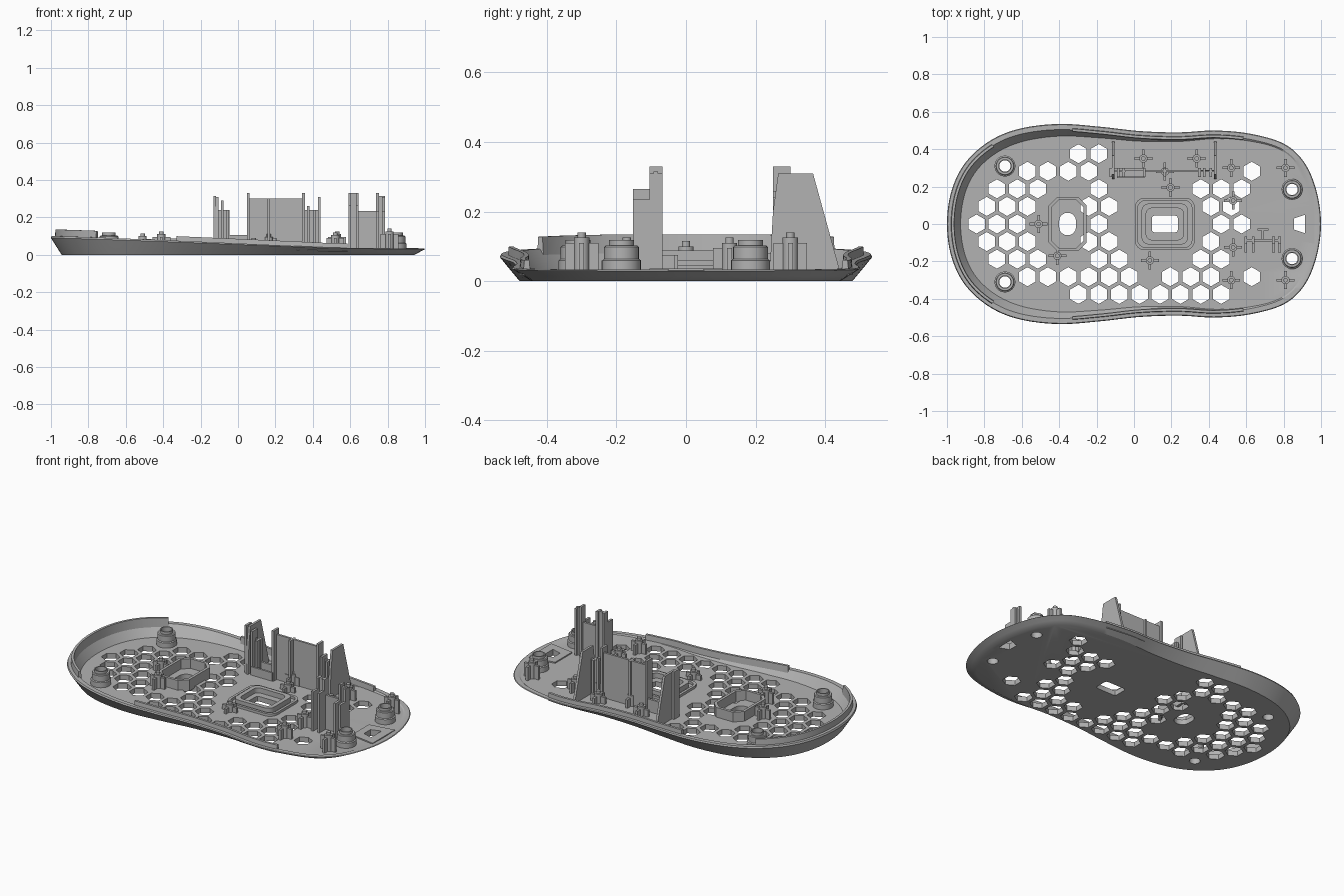
import bpy, bmesh, math
from mathutils import Vector

cube = bpy.data.objects.get("Cube")
if cube:
    bpy.data.objects.remove(cube, do_unlink=True)

grey = bpy.data.materials.new("plastic grey")
grey.use_nodes = True
grey.diffuse_color = (0.45, 0.45, 0.45, 1)
grey.node_tree.nodes["Principled BSDF"].inputs["Base Color"].default_value = (0.45, 0.45, 0.45, 1)

FLOOR = 0.03


def finish(name, bm, smooth=False):
    bmesh.ops.recalc_face_normals(bm, faces=bm.faces)
    mesh = bpy.data.meshes.new(name)
    bm.to_mesh(mesh)
    bm.free()
    mesh.materials.append(grey)
    ob = bpy.data.objects.new(name, mesh)
    bpy.context.collection.objects.link(ob)
    if smooth:
        shade(ob)
    return ob


def shade(ob):
    bpy.ops.object.select_all(action='DESELECT')
    ob.select_set(True)
    bpy.context.view_layer.objects.active = ob
    bpy.ops.object.shade_smooth_by_angle(angle=math.radians(30))


def loft(bm, loops, wrap=False, caps=False, closed=True):
    """Skin quads between successive loops of 3D points."""
    rows = [[bm.verts.new(p) for p in loop] for loop in loops]
    n = len(rows[0])
    pairs = list(zip(rows, rows[1:])) + ([(rows[-1], rows[0])] if wrap else [])
    for a, b in pairs:
        for i in range(n if closed else n - 1):
            j = (i + 1) % n
            bm.faces.new((a[i], a[j], b[j], b[i]))
    if caps:
        bm.faces.new(rows[0])
        bm.faces.new(rows[-1])
    if not closed:
        bm.faces.new([r[0] for r in rows])
        bm.faces.new([r[-1] for r in rows])


def at(pts, z):
    return [(p[0], p[1], z) for p in pts]


def prism(bm, pts, z0, z1):
    loft(bm, [at(pts, z0), at(pts, z1)], caps=True)


def box(bm, x0, x1, y0, y1, z1, z0=0.02):
    prism(bm, [(x0, y0), (x1, y0), (x1, y1), (x0, y1)], z0, z1)


def circle(cx, cy, r, n=24, turn=0.0):
    return [(cx + r * math.cos(turn + math.tau * i / n),
             cy + r * math.sin(turn + math.tau * i / n)) for i in range(n)]


def rounded(cx, cy, hx, hy, r, seg):
    pts = []
    for q, (sx, sy) in enumerate([(1, 1), (-1, 1), (-1, -1), (1, -1)]):
        for k in range(seg + 1):
            a = math.pi / 2 * (q + k / seg)
            pts.append((cx + sx * (hx - r) + r * math.cos(a),
                        cy + sy * (hy - r) + r * math.sin(a)))
    return pts


def ring(bm, outer, inner, z0, z1):
    loft(bm, [at(outer, z0), at(outer, z1), at(inner, z1), at(inner, z0)], wrap=True)


# Body outline: half profile, mirrored and smoothed
half = [(-1, 0), (-.975, .18), (-.9, .33), (-.77, .445), (-.61, .51), (-.4, .535),
        (-.18, .52), (.03, .497), (.24, .49), (.43, .5), (.62, .483), (.8, .43),
        (.91, .33), (.975, .18), (1, 0)]
ctrl = [Vector(p) for p in half] + [Vector((x, -y)) for x, y in half[-2:0:-1]]
outline = []
for i in range(len(ctrl)):
    a, b, c, d = (ctrl[(i + k) % len(ctrl)] for k in (-1, 0, 1, 2))
    for k in range(6):
        t = k / 6
        outline.append(b + (c - a) * t / 2 + (a * 2 - b * 5 + c * 4 - d) * t * t / 2
                       + (b * 3 - a - c * 3 + d) * t ** 3 / 2)


def rim_height(x):
    t = min(1, max(0, (x + 1) / 1.5))
    return 0.1 - 0.062 * t ** 1.15 - 0.005 * max(0, x - 0.5) / 0.5


def offset(d, z, pick=None):
    """Outline moved inward by d(x), lifted to z(x)."""
    pts, n = [], len(outline)
    for i, p in enumerate(outline):
        if pick and not pick(p):
            continue
        t = (outline[(i + 1) % n] - outline[i - 1]).normalized()
        q = p + Vector((t.y, -t.x)) * d(p.x)
        pts.append((q.x, q.y, z(p.x)))
    return pts


# Tray shell
bm = bmesh.new()
loft(bm, [offset(lambda x: .057, lambda x: 0),
          offset(lambda x: .03, lambda x: rim_height(x) * .42),
          offset(lambda x: 0, lambda x: rim_height(x) * .9),
          offset(lambda x: .004, rim_height),
          offset(lambda x: .03, rim_height),
          offset(lambda x: .055 - .018 * min(1, max(-1, x * 1.4)), lambda x: FLOOR)], caps=True)
shell = finish("tray_shell", bm)

# Front ramp plate
bm = bmesh.new()
prism(bm, [(.81, -.08), (.965, -.105), (.965, .105), (.81, .08)], .02, .037)
plate = finish("front_plate", bm)

# Openings: hexagon vents by row and slot, screw holes, windows
bosses = [(x, s * y) for x, y in ((-.69, .31), (.845, .185)) for s in (1, -1)]
vents = {4: (5, 6), 3: (2, 3, 4, 5, 13), 2: (1, 2, 3, 6, 11, 12, 13),
         1: (0, 1, 2, 5, 6, 11, 12), 0: (0, 1, 2, 6, 12, 13), -1: (0, 1, 2, 5, 6, 11),
         -2: (1, 2, 3, 6, 7, 11, 12), -3: (2, 3, 4, 5, 6, 7, 9, 10, 11, 13),
         -4: range(5, 13)}
bm = bmesh.new()
for row, slots in vents.items():
    for k in slots:
        prism(bm, circle(-.842 + .109 * (k + .5 * (row % 2)), row * .094, .051, 6, math.pi / 6), -.1, .2)
for x, y in bosses:
    prism(bm, circle(x, y, .03), -.1, .2)
prism(bm, rounded(-.355, 0, .045, .06, .044, 5), -.1, .2)
prism(bm, rounded(.165, 0, .07, .045, .015, 2), -.1, .2)
prism(bm, [(.855, -.03), (.915, -.05), (.915, .05), (.855, .03)], -.1, .2)
cutter = finish("hole_cutter", bm)
cutter.hide_render = True
for ob in (shell, plate):
    mod = ob.modifiers.new("holes", 'BOOLEAN')
    mod.operation, mod.solver, mod.object = 'DIFFERENCE', 'EXACT', cutter
    bpy.context.view_layer.objects.active = ob
    bpy.ops.object.modifier_apply(modifier="holes")
    shade(ob)
bpy.data.objects.remove(cutter, do_unlink=True)

# Raised lips along the rim
lips = {"rear_lip": (lambda p: p.x < -.75, .035),
        "left_lip": (lambda p: -.36 < p.x < .62 and p.y > 0, .024),
        "right_lip": (lambda p: -.36 < p.x < .62 and p.y < 0, .024)}
for name, (pick, rise) in lips.items():
    bm = bmesh.new()
    section = [(.02, -.02), (.024, rise), (.038, rise), (.042, -.02)]
    rows = [offset(lambda x, d=d: d, lambda x, r=r: rim_height(x) + r, pick) for d, r in section]
    if name == "rear_lip":      # start the run where the outline wraps round
        cut = next(i for i, p in enumerate(rows[0]) if p[1] < -.2)
        rows = [r[cut:] + r[:cut] for r in rows]
    loft(bm, rows, wrap=True, closed=False)
    finish(name, bm, True)

# Screw bosses: stepped tubes
for i, (x, y) in enumerate(bosses):
    bm = bmesh.new()
    steps = [(.056, .02), (.056, .06), (.05, .064), (.05, .098), (.046, .102), (.036, .102),
             (.036, .118), (.03, .118), (.03, .02)]
    loft(bm, [at(circle(x, y, r), z) for r, z in steps], wrap=True)
    finish(f"screw_boss_{i + 1}", bm, True)

# Locating pins with cross ribs
pins = [(.05, .35, .1), (.335, .35, .1), (.165, .28, .11), (.195, .195, .09), (.085, -.195, .09),
        (-.51, 0, .115), (-.41, -.17, .125)]
pins += [(x, s * y, z) for x, y, z in ((.53, .125, .125), (.52, .3, .12), (.81, .3, .14)) for s in (1, -1)]
for i, (x, y, z) in enumerate(pins):
    bm = bmesh.new()
    prism(bm, circle(x, y, .022, 16), .02, z - .015)
    prism(bm, circle(x, y, .012, 16), .02, z)
    box(bm, x - .048, x + .048, y - .007, y + .007, z - .03)
    box(bm, x - .007, x + .007, y - .048, y + .048, z - .03)
    finish(f"locating_pin_{i + 1}", bm, True)

# Walled well and sensor window frames
bm = bmesh.new()
ring(bm, rounded(-.355, 0, .102, .143, .045, 1), rounded(-.355, 0, .086, .127, .038, 1), .02, .088)
finish("well_wall", bm)
bm = bmesh.new()
ring(bm, rounded(.165, 0, .16, .14, .05, 4), rounded(.165, 0, .145, .125, .04, 4), .02, .045)
ring(bm, rounded(.165, 0, .125, .11, .04, 4), rounded(.165, 0, .1, .085, .03, 4), .02, .06)
finish("sensor_frame", bm, True)

# Tall back bracket: two gussets, panel, posts and low wall
bm = bmesh.new()
side = [(.24, .02), (.25, .2), (.265, .31), (.365, .31), (.445, .02)]
for x in (-.11, .434):
    loft(bm, [[(x + d, y, z) for y, z in side] for d in (-.007, .007)], caps=True)
finish("bracket_gussets", bm)
bm = bmesh.new()
box(bm, .05, .355, .277, .29, .3)
box(bm, -.105, .05, .283, .296, .105)
box(bm, -.09, .055, .245, .257, .08)
box(bm, .355, .43, .277, .29, .105)
finish("bracket_panel", bm)
bm = bmesh.new()
for x, top in ((.055, .33), (.165, .3), (.35, .33), (-.125, .315), (-.085, .29), (-.055, .24),
               (.375, .26), (.41, .24)):
    box(bm, x - .007, x + .007, .25, .3, top)
for x0, x1, top in ((-.13, -.045, .24), (.355, .43, .24)):
    box(bm, x0, x1, .277, .287, top)
finish("bracket_posts", bm)

# Tall front bracket: notched panel with end channels
bm = bmesh.new()
box(bm, .59, .785, -.093, -.08, .235)
for x0, x1, top in ((.59, .645, .33), (.74, .785, .315)):
    box(bm, x0, x1, -.093, -.08, top)
finish("switch_panel", bm)
bm = bmesh.new()
for x, top in ((.597, .33), (.638, .33), (.746, .33), (.778, .31)):
    box(bm, x - .007, x + .007, -.105, -.068, top)
    box(bm, x - .007, x + .007, -.152, -.1, .265 if x < .7 else .235)
finish("switch_ribs", bm)
bm = bmesh.new()
box(bm, .66, .72, -.035, -.023, .075)
box(bm, .683, .695, -.085, -.03, .075)
finish("switch_brace", bm)
